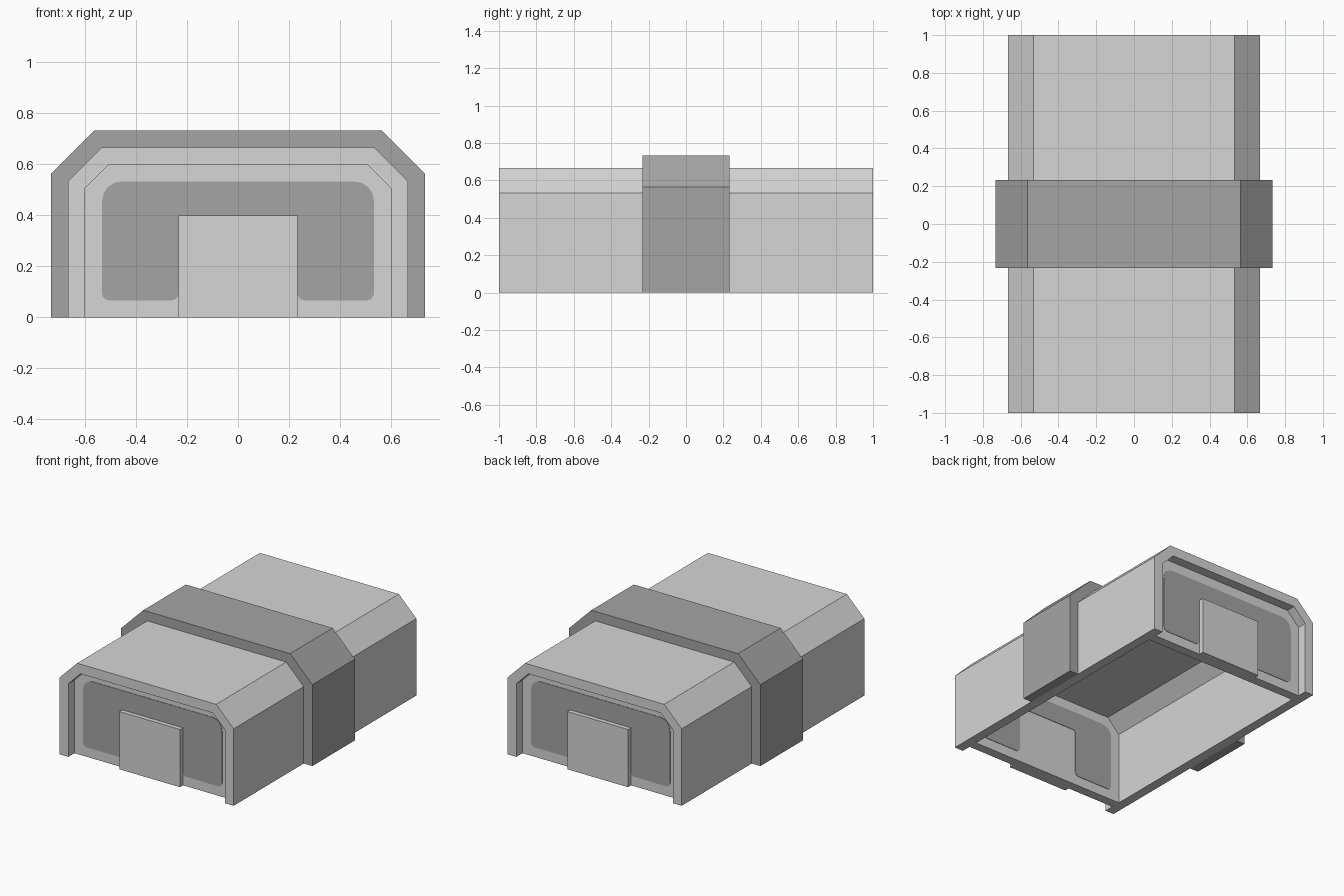
import bpy, bmesh, math
from mathutils import Vector

if "Cube" in bpy.data.objects:
    bpy.data.objects.remove(bpy.data.objects["Cube"])


def material(name, v):
    m = bpy.data.materials.new(name)
    m.diffuse_color = (v, v, v, 1)
    m.use_nodes = True
    m.node_tree.nodes["Principled BSDF"].inputs["Base Color"].default_value = m.diffuse_color
    return m


LIGHT = material("light grey", 0.67)
DARK = material("dark grey", 0.375)


def prism(name, pts, y0, y1, mat):
    """Extrude an x-z outline from y0 to y1."""
    bm = bmesh.new()
    face = bm.faces.new([bm.verts.new((x, y0, z)) for x, z in pts])
    ext = bmesh.ops.extrude_face_region(bm, geom=[face])
    for v in ext["geom"]:
        if isinstance(v, bmesh.types.BMVert):
            v.co.y = y1
    bmesh.ops.recalc_face_normals(bm, faces=bm.faces[:])
    me = bpy.data.meshes.new(name)
    bm.to_mesh(me)
    bm.free()
    me.materials.append(mat)
    ob = bpy.data.objects.new(name, me)
    bpy.context.collection.objects.link(ob)
    return ob


def arch(w, h, c):
    """Open-bottomed outline with chamfered shoulders."""
    return [(-w, 0), (-w, h - c), (-w + c, h), (w - c, h), (w, h - c), (w, 0)]


def rounded(corners, steps=4):
    """Round each (x, z, radius) corner of an outline of right angles."""
    out = []
    n = len(corners)
    for i, (x, z, r) in enumerate(corners):
        p = Vector((x, z))
        a = (Vector(corners[i - 1][:2]) - p).normalized()
        b = (Vector(corners[(i + 1) % n][:2]) - p).normalized()
        centre = p + (a + b) * r
        for k in range(steps + 1):
            t = math.pi / 2 * k / steps
            q = centre - b * r * math.cos(t) - a * r * math.sin(t)
            out.append((q.x, q.y))
    return out


outer = arch(0.667, 0.667, 0.134)
inner = arch(0.6, 0.6, 0.093)
sleeve = arch(0.733, 0.733, 0.17)

# hollow body shell and the band around its middle
prism("body_shell", outer + inner[::-1], -1, 1, LIGHT)
prism("centre_band", sleeve + outer[::-1], -0.233, 0.233, DARK)

# window outline wrapping round the door
half = [(0.233, 0.4, 0.02), (0.233, 0.067, 0.028),
        (0.533, 0.067, 0.028), (0.533, 0.533, 0.075)]
window = rounded(half + [(-x, z, r) for x, z, r in half[::-1]])

# recessed end wall, protruding door and window panes at each end
for label, s in (("front", -1), ("back", 1)):
    prism(label + "_wall", inner, s * 0.867, s * 0.933, LIGHT)
    door = [(-0.233, 0), (-0.233, 0.4), (0.233, 0.4), (0.233, 0)]
    prism(label + "_door", door, s * 0.933, s * 0.967, LIGHT)
    prism(label + "_window_outside", window, s * 0.933, s * 0.936, DARK)
    prism(label + "_window_inside", window, s * 0.867, s * 0.864, DARK)
